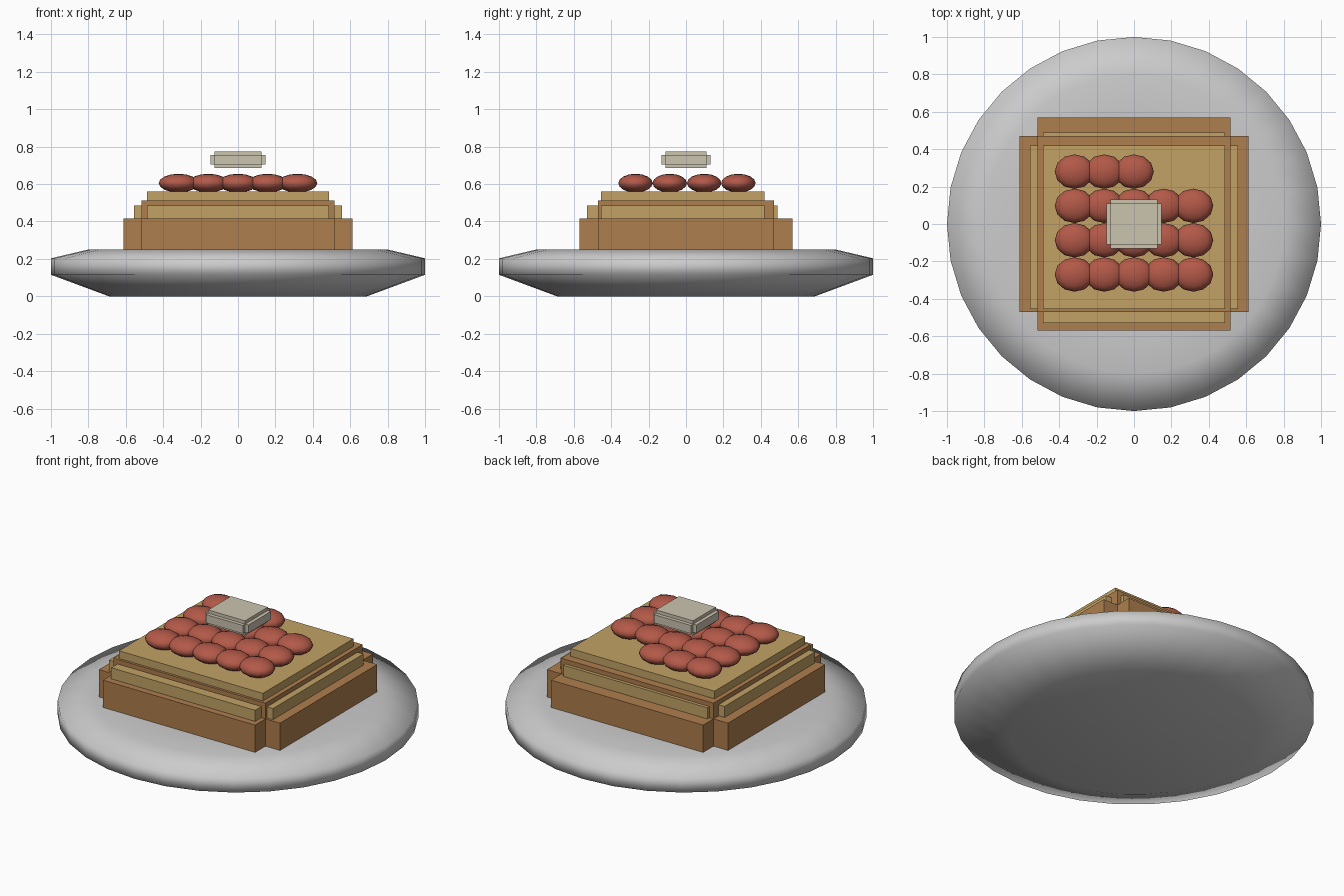
import bpy, bmesh, math

if "Cube" in bpy.data.objects:
    bpy.data.objects.remove(bpy.data.objects["Cube"])


def material(name, rgb):
    m = bpy.data.materials.new(name)
    m.diffuse_color = (*rgb, 1)
    m.use_nodes = True
    m.node_tree.nodes["Principled BSDF"].inputs["Base Color"].default_value = m.diffuse_color
    return m


CRUST = material("crust", (0.42, 0.21, 0.075))
CRUMB = material("crumb", (0.54, 0.36, 0.13))
BERRY = material("berry", (0.45, 0.10, 0.065))
BUTTER = material("butter", (0.60, 0.55, 0.43))


def make(name, bm, mat=None, smooth=False):
    me = bpy.data.meshes.new(name)
    bmesh.ops.recalc_face_normals(bm, faces=bm.faces)
    for f in bm.faces:
        f.smooth = smooth
    bm.to_mesh(me)
    bm.free()
    ob = bpy.data.objects.new(name, me)
    bpy.context.collection.objects.link(ob)
    if mat:
        me.materials.append(mat)
    return ob


def box(name, x, y, z, mat):
    """Box from (min, max) ranges on each axis."""
    bm = bmesh.new()
    bmesh.ops.create_cube(bm, size=1)
    for v in bm.verts:
        for i, (lo, hi) in enumerate((x, y, z)):
            v.co[i] = lo if v.co[i] < 0 else hi
    return make(name, bm, mat)


# Plate: lathed profile with flat top and bottom
SIDES = 32
profile = [(0.69, 0), (1.0, 0.115), (1.0, 0.203), (0.80, 0.25), (0.6, 0.25)]
bm = bmesh.new()
rings = []
for r, z in profile:
    rings.append([bm.verts.new((r * math.cos(2 * math.pi * i / SIDES),
                                r * math.sin(2 * math.pi * i / SIDES), z))
                  for i in range(SIDES)])
for a, b in zip(rings, rings[1:]):
    for i in range(SIDES):
        j = (i + 1) % SIDES
        bm.faces.new((a[i], a[j], b[j], b[i]))
bm.faces.new(rings[0][::-1])
bm.faces.new(rings[-1])
make("plate", bm, smooth=True)

# Toast crust: core plus crossing side slabs
box("toast_core", (-0.515, 0.515), (-0.47, 0.47), (0.25, 0.513), CRUST)
box("toast_crust_front_back", (-0.515, 0.515), (-0.57, 0.57), (0.25, 0.417), CRUST)
box("toast_crust_sides", (-0.613, 0.613), (-0.47, 0.47), (0.25, 0.417), CRUST)

# Paler crumb layers
box("crumb_front_back", (-0.487, 0.487), (-0.53, 0.49), (0.417, 0.485), CRUMB)
box("crumb_sides", (-0.555, 0.555), (-0.455, 0.42), (0.417, 0.485), CRUMB)
box("crumb_top", (-0.487, 0.487), (-0.455, 0.42), (0.5, 0.56), CRUMB)

# Berries: four rows, the back one short
for row, y in enumerate((-0.27, -0.087, 0.097, 0.28)):
    for col in range(3 if row == 3 else 5):
        bm = bmesh.new()
        bmesh.ops.create_uvsphere(bm, u_segments=12, v_segments=8, radius=1)
        bmesh.ops.scale(bm, vec=(0.106, 0.092, 0.05), verts=bm.verts)
        ob = make(f"berry_{row}_{col}", bm, BERRY, smooth=True)
        ob.location = (-0.318 + 0.159 * col, y, 0.605)

# Butter pat: block with a stepped rim
box("butter_block", (-0.125, 0.125), (-0.11, 0.11), (0.685, 0.775), BUTTER)
box("butter_rim_x", (-0.147, 0.147), (-0.11, 0.11), (0.705, 0.755), BUTTER)
box("butter_rim_y", (-0.125, 0.125), (-0.132, 0.132), (0.705, 0.755), BUTTER)
